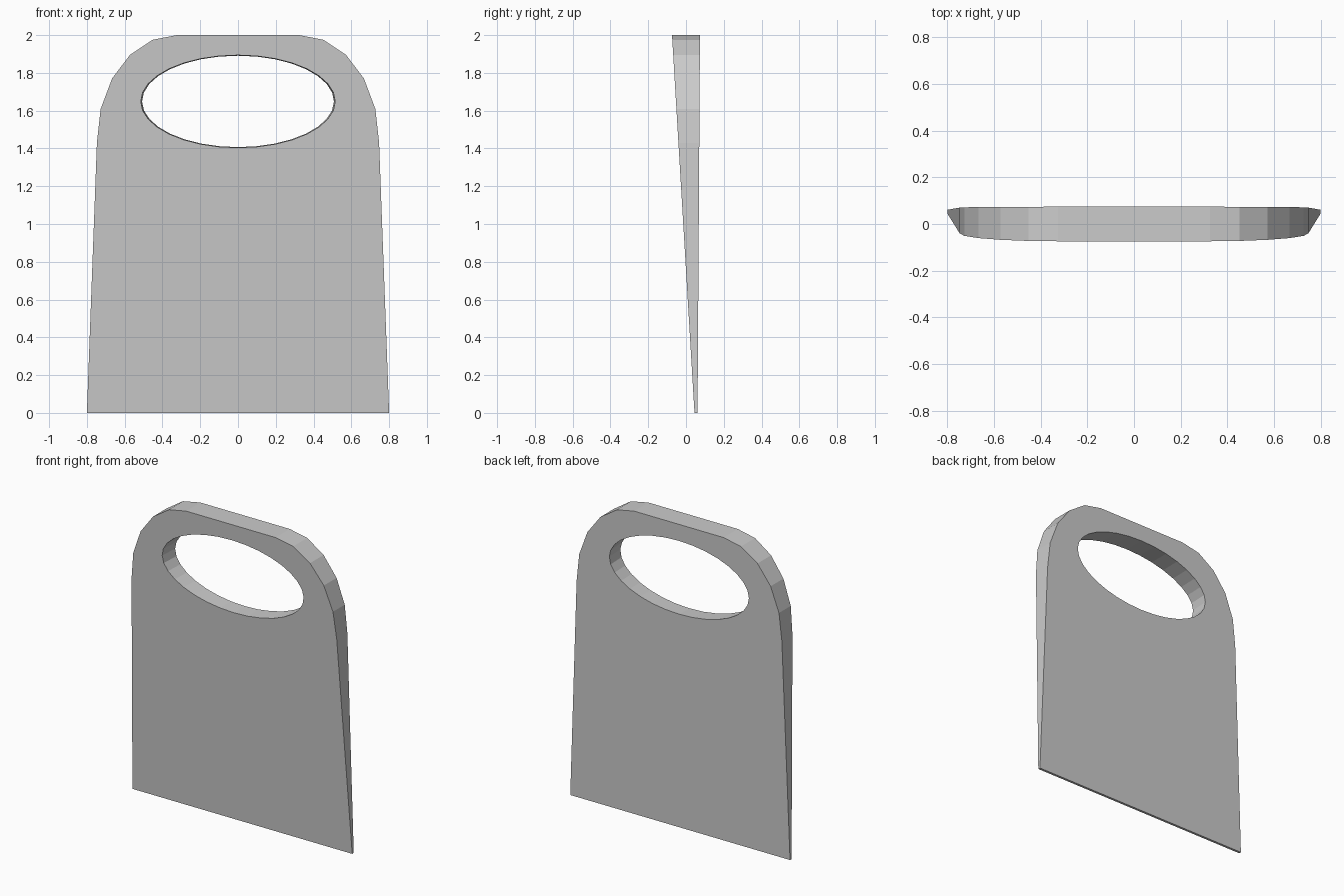
import bpy, bmesh
from math import sin, cos, tau

if "Cube" in bpy.data.objects:
    bpy.data.objects.remove(bpy.data.objects["Cube"])

HEIGHT = 2.0
# Right half of the outline (x, z), mirrored for the left
HALF = [(0.80, 0.0), (0.747, 1.43), (0.727, 1.61), (0.667, 1.77),
        (0.572, 1.895), (0.452, 1.975), (0.325, 2.0)]
OUTLINE = HALF + [(-x, z) for x, z in reversed(HALF)]


def front_y(z):
    return 0.045 - 0.119 * z / HEIGHT


def back_y(z):
    return 0.061 + 0.013 * z / HEIGHT


def ellipse(rx, rz, cz=1.649, n=32):
    return [(rx * cos(tau * i / n), cz + rz * sin(tau * i / n)) for i in range(n)]


def add_loop(bm, points, depth):
    verts = [bm.verts.new((x, depth(z), z)) for x, z in points]
    edges = [bm.edges.new((v, verts[(i + 1) % len(verts)])) for i, v in enumerate(verts)]
    return verts, edges


def join_loops(bm, a, b):
    n = len(a)
    for i in range(n):
        j = (i + 1) % n
        bm.faces.new((a[i], a[j], b[j], b[i]))


bm = bmesh.new()
# Wedge faces, each with the oval grip opening
front_rim, e1 = add_loop(bm, OUTLINE, front_y)
front_hole, e2 = add_loop(bm, ellipse(0.515, 0.245), front_y)
back_rim, e3 = add_loop(bm, OUTLINE, back_y)
back_hole, e4 = add_loop(bm, ellipse(0.508, 0.242), back_y)
bmesh.ops.triangle_fill(bm, use_beauty=True, edges=e1 + e2, normal=(0, -1, 0))
bmesh.ops.triangle_fill(bm, use_beauty=True, edges=e3 + e4, normal=(0, 1, 0))
# Outer edge and the inside of the grip
join_loops(bm, front_rim, back_rim)
join_loops(bm, front_hole, back_hole)
bmesh.ops.recalc_face_normals(bm, faces=bm.faces[:])

mesh = bpy.data.meshes.new("scraper_blade")
bm.to_mesh(mesh)
bm.free()
blade = bpy.data.objects.new("scraper_blade", mesh)
bpy.context.collection.objects.link(blade)
